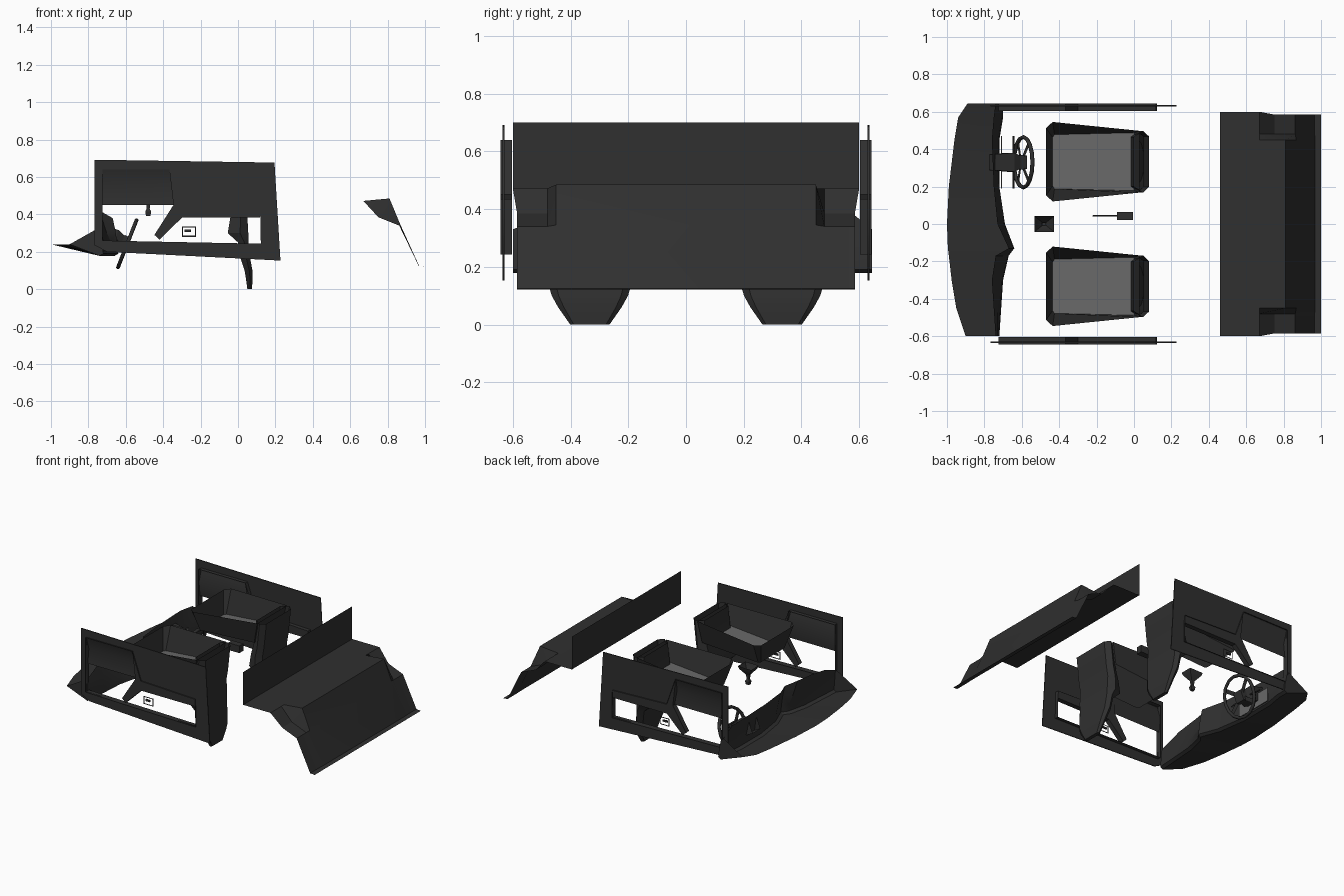
import bpy, bmesh, math
from mathutils import Vector, Matrix

if "Cube" in bpy.data.objects:
    bpy.data.objects.remove(bpy.data.objects["Cube"])


def material(name, rgb):
    m = bpy.data.materials.new(name)
    m.diffuse_color = (*rgb, 1)
    m.use_nodes = True
    m.node_tree.nodes["Principled BSDF"].inputs["Base Color"].default_value = m.diffuse_color
    return m


DARK = material("dark vinyl", (0.029, 0.029, 0.029))
LIGHT = material("grey fabric", (0.14, 0.14, 0.14))


def mesh(name, verts, faces, mat=DARK, angle=25):
    me = bpy.data.meshes.new(name)
    me.from_pydata([tuple(v) for v in verts], [], faces)
    bm = bmesh.new()
    bm.from_mesh(me)
    bmesh.ops.recalc_face_normals(bm, faces=bm.faces)
    bm.to_mesh(me)
    bm.free()
    me.materials.append(mat)
    ob = bpy.data.objects.new(name, me)
    bpy.context.collection.objects.link(ob)
    bpy.ops.object.select_all(action='DESELECT')
    ob.select_set(True)
    bpy.context.view_layer.objects.active = ob
    bpy.ops.object.shade_smooth_by_angle(angle=math.radians(angle))
    return ob


def loft(name, rows, closed=False, caps=(), mat=DARK, angle=25):
    """Skin between rows of points; caps lists the row indices to close."""
    n = len(rows[0])
    verts = [p for r in rows for p in r]
    faces = []
    for i in range(len(rows) - 1):
        for j in range(n if closed else n - 1):
            k = (j + 1) % n
            faces.append((i * n + j, i * n + k, (i + 1) * n + k, (i + 1) * n + j))
    for c in caps:
        faces.append(tuple(c * n + j for j in range(n)))
    return mesh(name, verts, faces, mat, angle)


def slab(name, outline, y0, y1, mat=DARK):
    rows = [[(x, y, z) for x, z in outline] for y in (y0, y1)]
    return loft(name, rows, True, (0, 1), mat)


def box(name, x0, x1, y0, y1, z0, z1, mat=DARK):
    return slab(name, [(x0, z0), (x1, z0), (x1, z1), (x0, z1)], y0, y1, mat)


def tube(name, path, r, closed=False):
    cu = bpy.data.curves.new(name, 'CURVE')
    cu.dimensions = '3D'
    cu.bevel_depth = r
    cu.bevel_resolution = 1
    cu.use_fill_caps = True
    sp = cu.splines.new('POLY')
    sp.points.add(len(path) - 1)
    for p, co in zip(sp.points, path):
        p.co = (*co, 1)
    sp.use_cyclic_u = closed
    return to_mesh(name, cu)


def to_mesh(name, cu):
    cu.materials.append(DARK)
    ob = bpy.data.objects.new(name, cu)
    bpy.context.collection.objects.link(ob)
    bpy.ops.object.select_all(action='DESELECT')
    ob.select_set(True)
    bpy.context.view_layer.objects.active = ob
    bpy.ops.object.convert(target='MESH')
    return bpy.context.object


# Doors: flat card with a cut-out, rim walls, pocket, armrest and handle
CARD = [(-.767, .692), (.195, .677), (.227, .153), (-.70, .20), (-.767, .235)]
HOLE = [(-.725, .64), (-.367, .64), (-.30, .45), (.118, .435), (.122, .243), (-.725, .26)]
ARM = [(-.367, .64), (-.30, .45), (.118, .435), (.118, .382), (-.30, .382),
       (-.42, .265), (-.447, .29), (-.345, .45)]
for s, side in ((-1, "right"), (1, "left")):
    cu = bpy.data.curves.new("card", 'CURVE')
    cu.dimensions = '2D'
    cu.fill_mode = 'BOTH'
    cu.extrude = .003
    for outline in (CARD, HOLE):
        sp = cu.splines.new('POLY')
        sp.points.add(len(outline) - 1)
        for p, (x, z) in zip(sp.points, outline):
            p.co = (x, z, 0, 1)
        sp.use_cyclic_u = True
    card = to_mesh(side + "_door_card", cu)
    card.matrix_world = Matrix.Translation((0, s * .632, 0)) @ Matrix.Rotation(math.pi / 2, 4, 'X')
    loft(side + "_door_rim", [[(x, s * y, z) for x, z in HOLE] for y in (.643, .603)], True)
    loft(side + "_door_pocket", [[(-.725, s * y, z), (x, s * y, z)]
         for y, z, x in ((.635, .64, -.367), (.606, .55, -.345), (.618, .45, -.33))])
    slab(side + "_door_armrest", ARM, s * .604, s * .638)
    H = [(-.30, .28), (-.225, .28), (-.225, .335), (-.30, .335)]
    h = [(-.294, .286), (-.231, .286), (-.231, .329), (-.294, .329)]
    loft(side + "_door_handle_frame", [[(x, s * .61, z) for x, z in o] for o in (H, h)], True)
    box(side + "_door_handle", -.285, -.25, s * .606, s * .614, .305, .318)

# Seats: backrest with headrest, open cushion box and fabric panel
BACK = [(0, .05, .075, .068), (.06, .042, .078, .11), (.10, .035, .077, .132), (.16, .015, .066, .15),
        (.25, .0, .056, .16), (.30, -.055, .055, .165), (.39, -.04, .05, .165),
        (.46, -.02, .062, .165), (.63, .0, .08, .165)]
for c, side in ((-.333, "right"), (.333, "left")):
    rows = []
    for z, xf, xb, w in BACK:
        m = xf + (xb - xf) * .6
        rows.append([(xf, c - w * .8, z), (xf, c + w * .8, z), (m, c + w, z),
                     (xb, c + w * .82, z), (xb, c - w * .82, z), (m, c - w, z)])
    # the hidden cushion end stays open
    loft(side + "_seat_backrest", rows, True, (0,))
    rim = [(-.47, -.18, .60), (-.47, .18, .60), (-.435, .2125, .605), (.03, .165, .63),
           (.03, -.165, .63), (-.435, -.2125, .605)]
    low = [(-.435, -.13, .455), (-.435, .13, .455), (-.425, .145, .455), (.0, .155, .485),
           (.0, -.155, .485), (-.425, -.145, .455)]
    R, L = ([(x, c + y, z) for x, y, z in o] for o in (rim, low))
    loft(side + "_seat_cushion_sides", [R, L], True)
    mesh(side + "_seat_cushion_fabric", L, [tuple(range(6))], LIGHT)

# Rear bench with chamfered wheel-arch corners
MID = [(.46, .70), (.46, .472), (.67, .472), (.81, .485), (.868, .345), (.968, .125), (1, .122)]
END = [(.46, .70), (.46, .472), (.67, .472), (.75, .385), (.862, .34), (.966, .125), (1, .122)]
rows = []
for y, prof in ((-.6, END), (-.48, END), (-.45, MID), (.45, MID), (.48, END), (.6, END)):
    rows.append([(x, y * (.975 if abs(y) > .5 and z < .46 else 1), z) for x, z in prof])
loft("rear_bench", rows)

# Dashboard shell: y, windscreen edge x, lip x, lower edge x, lower edge z
DASH = [(-.6, -.90, -.72, -.74, .33), (-.45, -.95, -.71, -.75, .39), (-.3, -.975, -.70, -.76, .42),
        (-.17, -.99, -.67, -.74, .42), (-.13, -.995, -.64, -.67, .38), (0, -1, -.69, -.73, .40),
        (.2, -.99, -.72, -.75, .40), (.45, -.96, -.72, -.76, .40), (.57, -.94, -.70, -.75, .39),
        (.645, -.89, -.70, -.74, .33)]
rows = []
for y, xf, lip, xl, zl in DASH:
    rows.append([(xf, y, .24), (lip - .02, y, .178), (lip, y, .19), (lip - .005, y, .24),
                 ((lip + xl) / 2, y, .31), (xl, y, zl)])
loft("dashboard", rows, caps=(0, len(rows) - 1))
box("instrument_panel", -.712, -.706, .19, .47, .195, .29, LIGHT)

# Steering wheel: rim, spokes, hub, column and stalks
C = Vector((-.592, .33, .243))
U = Vector((.11, 0, .28)).normalized()
V = Vector((0, 1, 0))
N = U.cross(V).normalized()
if N.x > 0:
    N = -N


def wheel(a, r, d=0):
    return C + (U * math.cos(a) + V * math.sin(a)) * r + N * d


tube("steering_wheel_rim", [wheel(i * math.pi / 8, .135) for i in range(16)], .011, True)
for i, a in enumerate((.9, -.9, 2.2, -2.2)):
    rows = [[wheel(a + da / r, r, d) for da in (-.014, .014)] for r, d in ((.03, .01), (.132, 0))]
    loft("steering_spoke_%d" % i, rows)
loft("steering_hub", [[wheel(math.pi / 4 + i * math.pi / 2, r, d) for i in range(4)]
     for r, d in ((.05, -.008), (.055, .03))], True, (0, 1))
loft("steering_column", [[wheel(math.pi / 4 + i * math.pi / 2, r, d) for i in range(4)]
     for r, d in ((.05, .03), (.072, .07), (.06, .18))], True, (0, 1))
for s in (-1, 1):
    tube("column_stalk", [(-.645, .33, .262), (-.645, .33 + s * .14, .25)], .005)

# Gear lever: boot, stick and knob
loft("gear_lever", [[(-.48 + sx * w, sy * w * .8, z) for sx, sy in ((-1, -1), (1, -1), (1, 1), (-1, 1))]
     for w, z in ((.052, .52), (.045, .50), (.012, .46), (.008, .43), (.016, .415), (.012, .392))],
     True, (5,))

# Hand brake
box("hand_brake_base", -.09, -.005, .022, .065, .47, .52)
tube("hand_brake_lever", [(-.08, .043, .485), (-.22, .043, .455)], .004)
